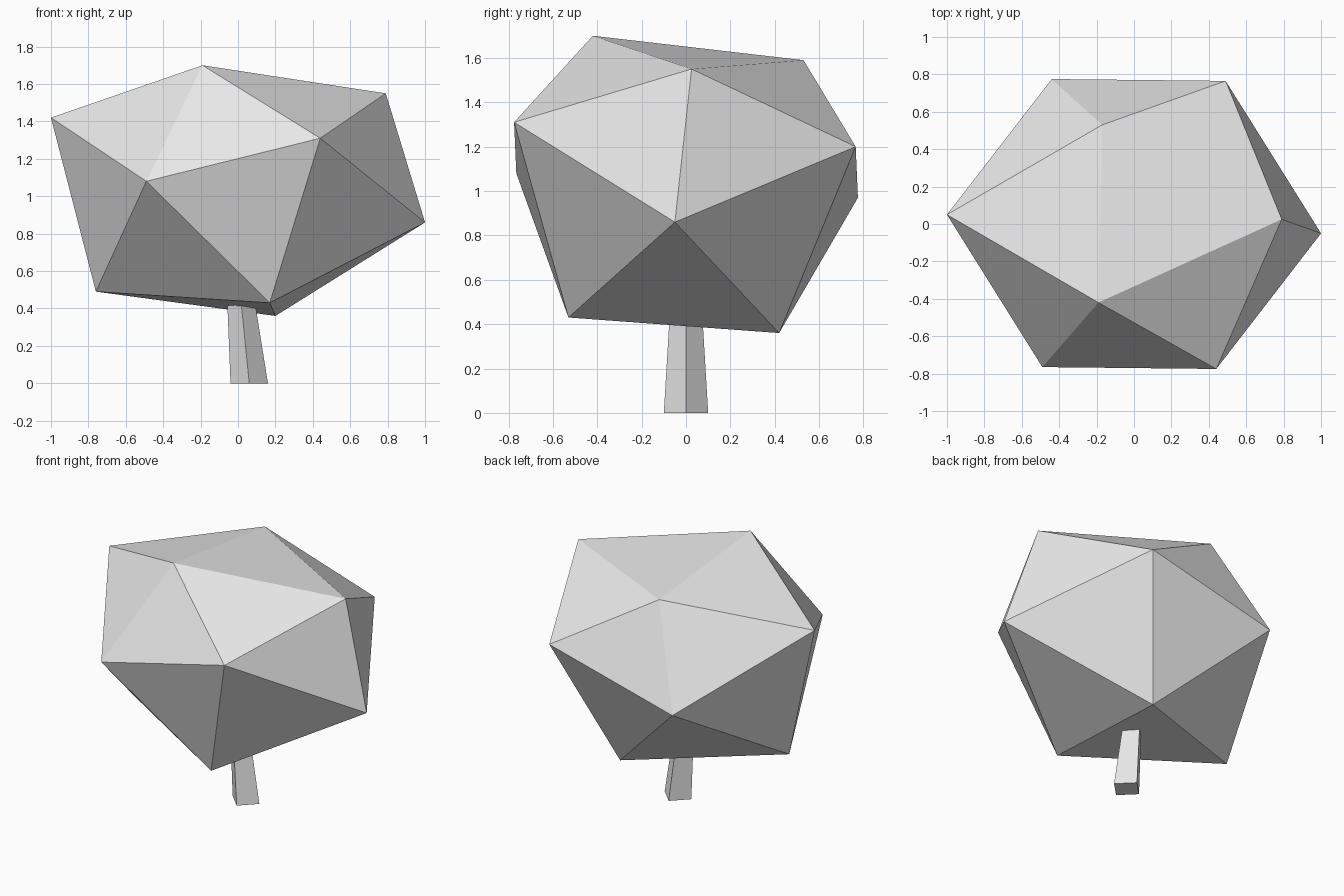
import bpy
import bmesh
from mathutils import Vector

cube = bpy.data.objects.get("Cube")
if cube:
    bpy.data.objects.remove(cube, do_unlink=True)

# Single pale grey material
grey = bpy.data.materials.new("pale_grey")
grey.use_nodes = True
colour = (0.8, 0.8, 0.8, 1.0)
grey.diffuse_color = colour
grey.node_tree.nodes["Principled BSDF"].inputs["Base Color"].default_value = colour


def finish(bm, name):
    """Turn a bmesh into a flat-shaded object."""
    bmesh.ops.recalc_face_normals(bm, faces=bm.faces[:])
    mesh = bpy.data.meshes.new(name)
    bm.to_mesh(mesh)
    bm.free()
    mesh.materials.append(grey)
    obj = bpy.data.objects.new(name, mesh)
    bpy.context.collection.objects.link(obj)
    return obj


# Crown: a squashed, tilted twenty-sided solid
top_ring = [(-0.19, -0.42, 1.70), (-0.17, 0.53, 1.59), (0.79, 0.025, 1.55)]
bottom_ring = [(0.20, 0.42, 0.36), (0.17, -0.53, 0.43), (-0.76, -0.02, 0.49)]
middle = [(-1.0, 0.05, 1.42), (0.44, -0.775, 1.31), (0.49, 0.765, 1.20)]
centre = Vector((0, 0, 1.14))
opposite = [2 * centre - Vector(p) for p in middle]

bm = bmesh.new()
for p in top_ring + bottom_ring + middle + opposite:
    bm.verts.new(p)
bmesh.ops.convex_hull(bm, input=bm.verts[:])
finish(bm, "crown")

# Trunk: a leaning, tapered four-sided post set corner-on
bm = bmesh.new()
rings = []
for x, z, r in ((0.06, 0.0, 0.10), (0.01, 0.5, 0.07)):
    rings.append([bm.verts.new((x + dx * r, dy * r, z))
                  for dx, dy in ((1, 0), (0, 1), (-1, 0), (0, -1))])
low, high = rings
bm.faces.new(low)
bm.faces.new(high)
for i in range(4):
    j = (i + 1) % 4
    bm.faces.new((low[i], low[j], high[j], high[i]))
finish(bm, "trunk")
